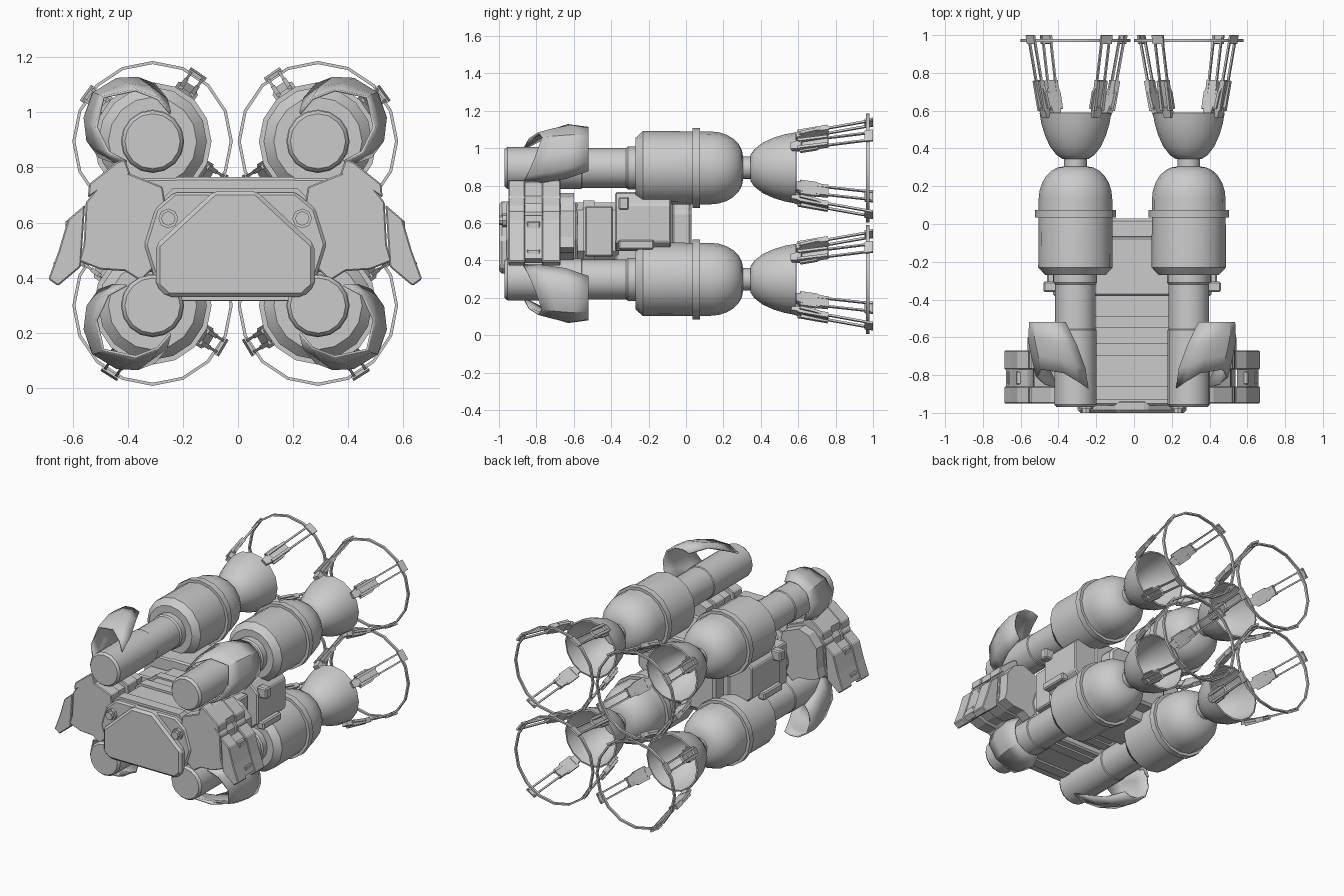
import bpy, bmesh, math
from mathutils import Vector

if "Cube" in bpy.data.objects:
    bpy.data.objects.remove(bpy.data.objects["Cube"])

CX, CZ = -0.01, 0.597          # symmetry centre of the pack
EX, EZ = 0.30, 0.298           # engine axis offset from that centre


def finish(name, bm, mirror=(True, False), smooth=False, bevel=0, solid=0):
    bmesh.ops.recalc_face_normals(bm, faces=bm.faces)
    me = bpy.data.meshes.new(name)
    bm.to_mesh(me)
    bm.free()
    ob = bpy.data.objects.new(name, me)
    bpy.context.collection.objects.link(ob)
    ob.location = (CX, 0, CZ)
    if smooth:
        bpy.ops.object.select_all(action='DESELECT')
        ob.select_set(True)
        bpy.context.view_layer.objects.active = ob
        bpy.ops.object.shade_smooth_by_angle(angle=math.radians(35))
    if solid:
        m = ob.modifiers.new("thickness", 'SOLIDIFY')
        m.thickness = solid
    if bevel:
        m = ob.modifiers.new("bevel", 'BEVEL')
        m.width, m.segments = bevel, 1
    if any(mirror):
        m = ob.modifiers.new("mirror", 'MIRROR')
        m.use_axis = (mirror[0], False, mirror[1])
        m.use_mirror_merge = False
    return ob


def polar(y, r, deg, ez=EZ):
    a = math.radians(deg)
    return Vector((EX + r * math.cos(a), y, ez + r * math.sin(a)))


def revolve(name, prof, closed=False, segs=16):
    """Spin a (y, r) profile round the engine axis; mirrored to all four engines."""
    bm = bmesh.new()
    rows = [[bm.verts.new(polar(y, r, 360 * i / segs)) for i in range(segs)] for y, r in prof]
    pairs = list(zip(rows, rows[1:])) + ([(rows[-1], rows[0])] if closed else [])
    for a, b in pairs:
        for i in range(segs):
            j = (i + 1) % segs
            bm.faces.new((a[i], a[j], b[j], b[i]))
    if not closed:
        bm.faces.new(rows[0])
        bm.faces.new(rows[-1])
    return finish(name, bm, (True, True), smooth=True)


def prism(name, pts, y0, y1, symmetric=False, bevel=0.0):
    """Extrude an x,z outline along y. symmetric = right half outline, closed across x."""
    if symmetric:
        pts = pts + [(-x, z) for x, z in reversed(pts)]
    bm = bmesh.new()
    a = [bm.verts.new((x, y0, z - CZ)) for x, z in pts]
    b = [bm.verts.new((x, y1, z - CZ)) for x, z in pts]
    bm.faces.new(a)
    bm.faces.new(b)
    for i in range(len(a)):
        j = (i + 1) % len(a)
        bm.faces.new((a[i], a[j], b[j], b[i]))
    return finish(name, bm, (not symmetric, False), bevel=bevel)


def box(name, x0, x1, y0, y1, z0, z1, bevel=0.008):
    return prism(name, [(x0, z0), (x1, z0), (x1, z1), (x0, z1)], y0, y1, bevel=bevel)


def beam(bm, p, q, side, w0, w1, t):
    """Tapered bar from p to q, width along side."""
    n = (q - p).cross(side).normalized() * t / 2
    v = [[bm.verts.new(c + side * w / 2 * s + n * k) for s, k in ((1, 1), (-1, 1), (-1, -1), (1, -1))]
         for c, w in ((p, w0), (q, w1))]
    bm.faces.new(v[0])
    bm.faces.new(v[1])
    for i in range(4):
        j = (i + 1) % 4
        bm.faces.new((v[0][i], v[0][j], v[1][j], v[1][i]))


# Engines: front tube, tank with dome, band, neck, hollow bell, rear hoop
revolve("front_tube", [(-.97, .1), (-.955, .112), (-.56, .112), (-.555, .107),
                       (-.32, .107), (-.31, .115), (-.26, .115)])
dome = [(.13 + .175 * math.sin(math.radians(a)), .06 + .135 * math.cos(math.radians(a)))
        for a in range(0, 91, 15)]
revolve("tank", [(-.27, .16), (-.23, .197)] + dome)
revolve("tank_band", [(.035, .19), (.035, .214), (.075, .214), (.075, .19)], closed=True)
revolve("neck", [(.29, .06), (.36, .06)])
bell = [(.345, .07), (.365, .1), (.41, .135), (.47, .162), (.53, .18), (.588, .19)]
revolve("nozzle_bell", bell + [(y + .002, r - .01) for y, r in reversed(bell)] + [(.36, .004), (.345, .004)],
        closed=True)
revolve("rear_hoop", [(.963, .28), (.963, .291), (.98, .291), (.98, .28)], closed=True)

# Struts from bell to hoop: hinge plate, twin rods, end clip (same turn on both tiers)
for ez in (EZ, -EZ):
    bm = bmesh.new()
    for ang in (36, 124, 211, 302):
        side = Vector((-math.sin(math.radians(ang)), 0, math.cos(math.radians(ang))))
        P = lambda y, r: polar(y, r, ang, ez)
        beam(bm, P(.565, .188), P(.62, .208), side, .04, .06, .03)
        beam(bm, P(.61, .2), P(.70, .225), side, .085, .085, .016)
        beam(bm, P(.69, .222), P(.76, .24), side, .085, .045, .016)
        for s in (-.024, .024):
            beam(bm, P(.60, .21) + side * s, P(.76, .243) + side * s, side, .016, .016, .03)
            beam(bm, P(.72, .232) + side * s, P(.995, .29) + side * s, side, .01, .01, .012)
        beam(bm, P(.955, .287), P(1.0, .295), side, .07, .07, .012)
    finish("hoop_struts", bm)

# Curved shields wrapping the outer side of each tube, flaring to the back
front = [(123, .125, -.87), (98, .16, -.84), (72, .20, -.79), (42, .245, -.77),
         (14, .215, -.81), (-14, .17, -.85), (-39, .125, -.87)]
back = [(76, .21), (66, .24), (54, .265), (38, .28), (22, .265), (8, .24), (-5, .205)]
bm = bmesh.new()
rows = []
for t in (0, .3, .65, 1):
    row = []
    for (a, r, y), (a2, r2) in zip(front, back):
        rr = r + (r2 - r) * min(1, t * 1.6)     # bulges early, then runs straight back
        row.append(bm.verts.new(polar(y + (-.52 - y) * t, rr, a + (a2 - a) * t)))
    rows.append(row)
for k in range(3):
    for i in range(6):
        bm.faces.new((rows[k][i], rows[k][i + 1], rows[k + 1][i + 1], rows[k + 1][i]))
finish("tube_shield", bm, (True, True), smooth=True, solid=.01)

# Central body
prism("front_panel", [(.077, .715), (.288, .52), (.288, .37), (.245, .33)], -1.0, -.93, True, .015)
prism("front_body", [(.22, .71), (.29, .65), (.33, .52), (.28, .36), (.22, .33)], -.96, -.58, True, .01)
prism("middle_body", [(.2, .71), (.26, .67), (.28, .45), (.2, .37)], -.6, -.36, True)
prism("middle_rib", [(.215, .72), (.27, .68), (.29, .45), (.21, .36)], -.55, -.49, True)
prism("rear_body", [(.22, .765), (.26, .72), (.26, .36), (.22, .315)], -.38, -.07, True, .01)
prism("rear_cap", [(.17, .71), (.22, .66), (.22, .46), (.17, .38)], -.08, .03, True, .015)
for y in (-.93, -.7):
    prism("body_rib", [(.225, .725), (.29, .66), (.32, .52), (.29, .35), (.22, .318)], y, y + .07, True)

# Side boxes on the rear body with raised blocks
prism("side_box", [(.2, .76), (.36, .76), (.42, .70), (.42, .5), (.36, .45), (.2, .45)],
      -.38, -.08, bevel=.008)
box("side_box_block", .40, .47, -.36, -.305, .67, .74)
box("side_box_block_low", .40, .45, -.36, -.17, .46, .51)
box("side_spacer", .2, .36, -.54, -.39, .42, .69)

# Front knobs
bm = bmesh.new()
for r, y, d in ((.036, -.965, .03), (.026, -.985, .03)):
    ret = bmesh.ops.create_cone(bm, cap_ends=True, segments=8, radius1=r, radius2=r, depth=d)
    for v in ret['verts']:
        v.co = Vector((.243 + v.co.x, y + v.co.z, .615 - CZ + v.co.y))
finish("front_knob", bm)

# Shoulder armour, built as ribs along y with a recessed middle
shoulder = [(.263, .73), (.397, .783), (.477, .757), (.542, .674), (.55, .52), (.567, .46), (.49, .43),
            (.40, .424), (.343, .388), (.23, .5)]
outer = [(.545, .665), (.607, .612), (.64, .5), (.678, .395), (.643, .37), (.56, .44)]
upper = [(.38, .775), (.40, .83), (.43, .82), (.53, .74), (.535, .69), (.46, .74)]


def shrink(pts, f):
    mx = sum(p[0] for p in pts) / len(pts)
    mz = sum(p[1] for p in pts) / len(pts)
    return [(mx + (x - mx) * f, mz + (z - mz) * f) for x, z in pts]


for label, pts in (("shoulder_plate", shoulder), ("outer_plate", outer), ("upper_plate", upper)):
    for y0, y1, f in ((-.95, -.86, 1), (-.87, -.76, .86), (-.77, -.67, 1)):
        prism(label, shrink(pts, f), y0, y1, bevel=.005 if f == 1 else 0)
prism("shoulder_back", shrink(shoulder, .9), -.68, -.6)
for z, x in ((.58, .60), (.43, .645)):
    box("outer_plate_lug", x - .04, x + .015, -.85, -.78, z - .03, z + .03, .006)
